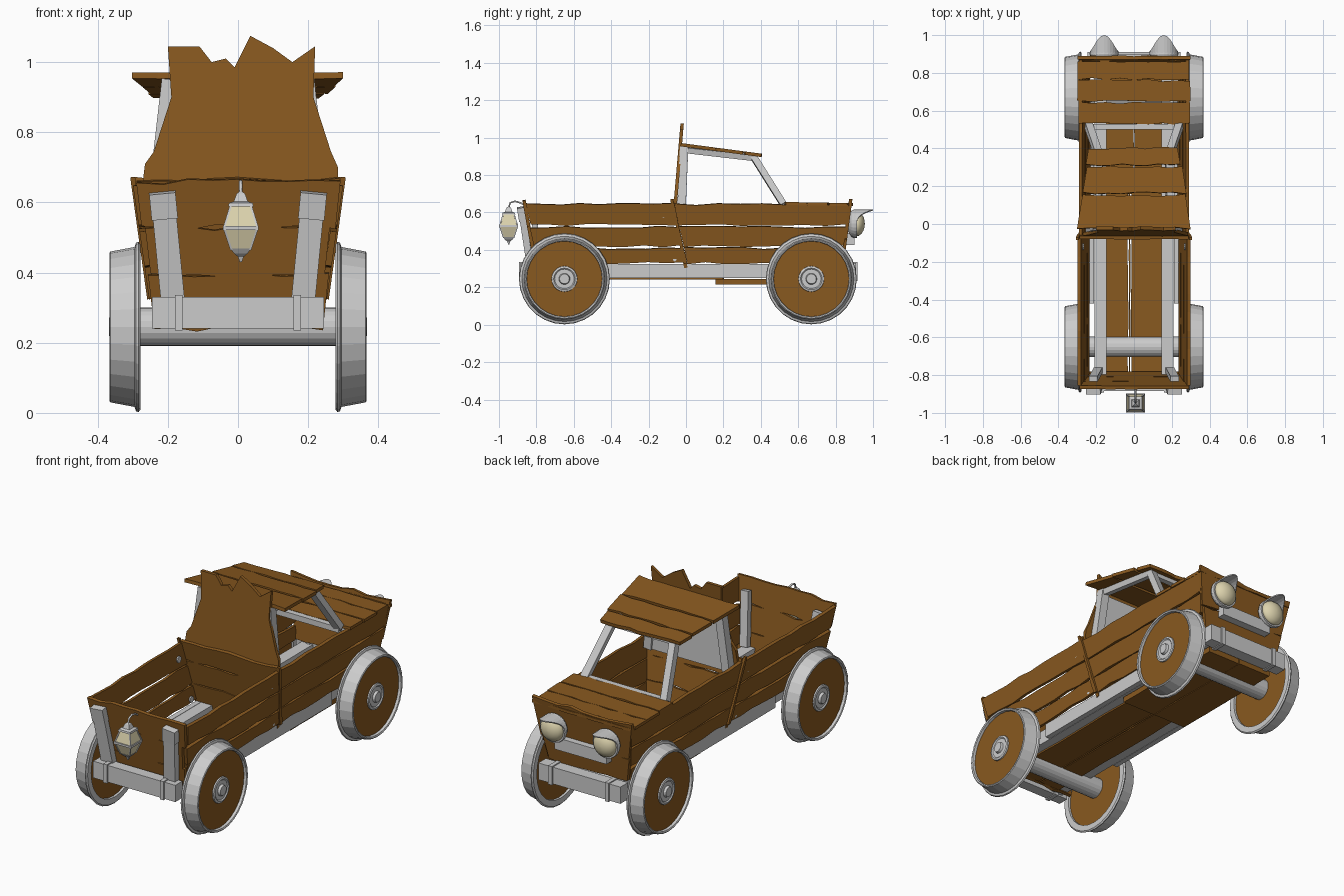
import bpy, bmesh, math, random
from mathutils import Vector as V

if "Cube" in bpy.data.objects:
    bpy.data.objects.remove(bpy.data.objects["Cube"])

random.seed(4)


def colour(name, rgb):
    m = bpy.data.materials.new(name)
    m.diffuse_color = (*rgb, 1)
    m.use_nodes = True
    m.node_tree.nodes["Principled BSDF"].inputs["Base Color"].default_value = m.diffuse_color
    return m


WOOD = colour("wood", (0.25, 0.1, 0.014))
GLASS = colour("glass", (0.72, 0.65, 0.42))


def finish(name, bm, mat=None, mirror=False, smooth=False):
    bmesh.ops.recalc_face_normals(bm, faces=bm.faces[:])
    me = bpy.data.meshes.new(name)
    bm.to_mesh(me)
    bm.free()
    ob = bpy.data.objects.new(name, me)
    bpy.context.collection.objects.link(ob)
    if mat:
        me.materials.append(mat)
    if mirror:
        ob.modifiers.new("mirror", 'MIRROR')
    if smooth:
        for p in me.polygons:
            p.use_smooth = True
    return ob


def plank(name, a0, a1, b0, b1, t=.018, j=.006, n=8, mirror=False):
    """Ragged board between edge a0-a1 and edge b0-b1."""
    a0, a1, b0, b1 = map(V, (a0, a1, b0, b1))
    along, up = (a1 - a0).normalized(), (b0 - a0).normalized()
    off = along.cross(up).normalized() * t / 2
    bm = bmesh.new()
    rows = []
    for i in range(n + 1):
        f = i / n
        end = along * random.uniform(-1, 1) * j if i in (0, n) else V()
        a = a0.lerp(a1, f) + up * random.uniform(-j, j) + end
        b = b0.lerp(b1, f) + up * random.uniform(-j, j) + end
        rows.append([bm.verts.new(p) for p in (a - off, b - off, b + off, a + off)])
    for r, s in zip(rows, rows[1:]):
        for k in range(4):
            bm.faces.new((r[k], r[(k + 1) % 4], s[(k + 1) % 4], s[k]))
    bm.faces.new(rows[0])
    bm.faces.new(rows[-1])
    return finish(name, bm, WOOD, mirror)


def panel(name, a0, a1, b0, b1, cuts, gap=.012, **kw):
    """Row of boards splitting the quad at the given fractions."""
    a0, a1, b0, b1 = map(V, (a0, a1, b0, b1))
    g = gap / 2 / (b0 - a0).length
    for i, (lo, hi) in enumerate(zip(cuts, cuts[1:])):
        lo, hi = lo + g * (lo > 0), hi - g * (hi < 1)
        plank(f"{name}_{i + 1}", a0.lerp(b0, lo), a1.lerp(b1, lo), a0.lerp(b0, hi), a1.lerp(b1, hi), **kw)


def box(name, lo, hi, mat=None, mirror=False):
    bm = bmesh.new()
    bmesh.ops.create_cube(bm, size=1)
    for v in bm.verts:
        v.co = V([(l + h) / 2 + c * (h - l) for l, h, c in zip(lo, hi, v.co)])
    return finish(name, bm, mat, mirror)


def beam(name, p, q, w, d, mirror=True):
    """Square bar from p to q, w wide and d deep."""
    p, q = V(p), V(q)
    z = (q - p).normalized()
    x = V((0, 1, 0)).cross(z).normalized()
    y = z.cross(x)
    bm = bmesh.new()
    bmesh.ops.create_cube(bm, size=1)
    for v in bm.verts:
        c = v.co.copy()
        v.co = p + (q - p) * (c.z + .5) + x * c.x * w + y * c.y * d
    return finish(name, bm, None, mirror)


def lathe(name, prof, axis, loc, n=28, mat=None, loop=False, mirror=False, smooth=False, turn=0):
    """Spin (axial, radius) points about a world axis through loc."""
    k = 'XYZ'.index(axis)
    bm = bmesh.new()
    rings = []
    for h, r in prof:
        ring = []
        for i in range(n):
            an = turn + math.tau * i / n
            c = V(loc)
            c[k] += h
            c[(k + 1) % 3] += r * math.cos(an)
            c[(k + 2) % 3] += r * math.sin(an)
            ring.append(bm.verts.new(c))
        rings.append(ring)
    pairs = list(zip(rings, rings[1:])) + ([(rings[-1], rings[0])] if loop else [])
    for r, s in pairs:
        for i in range(n):
            bm.faces.new((r[i], r[(i + 1) % n], s[(i + 1) % n], s[i]))
    if not loop:
        bm.faces.new(rings[0])
        bm.faces.new(rings[-1])
    return finish(name, bm, mat, mirror, smooth)


# Wheels: flanged metal tyre, wooden disc, hub; axles
for tag, y in (("front", -.65), ("rear", .67)):
    c = (0, y, .245)
    lathe(tag + "_tyre", [(.278, .205), (.278, .236), (.284, .243), (.291, .24), (.295, .228), (.364, .215),
                          (.367, .21), (.364, .203), (.34, .2)], 'X', c, 28, loop=True, mirror=True)
    lathe(tag + "_wheel_disc", [(.29, .206), (.35, .206)], 'X', c, 28, WOOD, mirror=True)
    lathe(tag + "_hub", [(.345, .07), (.357, .068), (.36, .058), (.355, .052), (.355, .03), (.368, .026)],
          'X', c, 20, mirror=True)
    lathe(tag + "_axle", [(-.3, .055), (.3, .055)], 'X', c, 20)

# Chassis rails and bumpers with straps
box("chassis_rail", (.145, -.84, .25), (.21, .86, .325), mirror=True)
for tag, y0, y1 in (("front", -.885, -.825), ("rear", .845, .91)):
    box(tag + "_bumper", (-.245, y0, .24), (.245, y1, .33))
    box(tag + "_bumper_strap", (.158, y0 - .008, .235), (.18, y1 + .008, .336), mirror=True)
box("sill_rail", (.212, -.42, .25), (.24, .46, .325), mirror=True)

# Floors
panel("bed_floor", (-.15, -.78, .25), (-.15, .2, .25), (.16, -.78, .25), (.16, .2, .25), (0, .4, .42, 1), j=.003)
panel("cab_floor", (-.2, .16, .23), (-.2, .84, .23), (.2, .16, .23), (.2, .84, .23), (0, .5, 1),
      gap=.004, j=.002, t=.03)

# Side boards, bed and cab sections
SIDE = (0, .27, .63, 1)
panel("bed_side", (.245, -.79, .33), (.245, -.005, .33), (.29, -.86, .645), (.29, -.075, .645), SIDE, mirror=True)
panel("cab_side", (.24, .002, .33), (.24, .83, .33), (.283, -.065, .645), (.283, .88, .645), SIDE, mirror=True)
plank("side_joint_strip", (.252, -.012, .325), (.3, -.085, .67), (.252, .006, .325), (.3, -.067, .67),
      j=.003, t=.014, mirror=True)
for i, (x, y, z) in enumerate(((.28, -.12, .58), (.248, -.06, .35))):
    lathe(f"bolt_{i + 1}", [(-.015, .017), (.004, .017), (.009, .009)], 'X', (x, y, z), 10, mirror=True)

# Gate, bulkhead and rear wall
panel("front_gate", (-.235, -.79, .24), (.235, -.79, .24), (-.285, -.865, .66), (.285, -.865, .66),
      (0, .37, .69, 1), gap=.004, j=.008)
panel("bulkhead", (-.245, 0, .3), (.245, 0, .3), (-.295, -.072, .665), (.295, -.072, .665),
      (0, .35, .7, 1), gap=.004)
panel("rear_wall", (-.235, .835, .33), (.235, .835, .33), (-.295, .88, .665), (.295, .88, .665),
      (0, .4, 1), gap=.005, j=.01)

# Gate stakes with caps
beam("gate_stake", (.18, -.825, .26), (.215, -.88, .62), .068, .035)
beam("stake_cap", (.209, -.87, .555), (.216, -.882, .628), .075, .044)
beam("inner_stake", (.19, -.775, .33), (.215, -.82, .61), .045, .03)

# Hood
panel("hood", (-.3, .53, .648), (.3, .53, .648), (-.295, .89, .642), (.295, .89, .642),
      (0, .32, .65, .92, 1), gap=.008, t=.016)

# Cab frame and windscreen pillars
beam("cab_post", (.235, -.025, .6), (.195, -.01, .95), .045, .045)
beam("roof_rail", (.195, -.02, .938), (.185, .37, .893), .04, .03)
beam("windscreen_pillar", (.185, .36, .9), (.24, .52, .645), .04, .035)
beam("roof_crossbar", (-.19, .36, .893), (.19, .36, .893), .03, .03, False)
beam("windscreen_base", (-.25, .515, .64), (.25, .515, .64), .03, .03, False)
box("cab_back_panel", (-.21, -.025, .6), (.21, -.012, .93))

# Roof
panel("roof", (-.305, -.025, .962), (.305, -.025, .962), (-.235, .4, .906), (.235, .4, .906),
      (0, .43, .78, 1), gap=.01)

# Broken cab back wall
outline = [(-.275, .63), (-.265, .71), (-.24, .745), (-.19, .9), (-.2, 1.045), (-.11, 1.045), (-.075, 1.0),
           (-.035, 1.01), (-.01, .985), (.035, 1.075), (.1, 1.04), (.155, 1.0), (.22, 1.045), (.215, .9),
           (.265, .745), (.285, .7), (.285, .63)]
bm = bmesh.new()
face = bm.faces.new([bm.verts.new((x, -.065 + (z - .66) * .085, z)) for x, z in outline])
ext = bmesh.ops.extrude_face_region(bm, geom=[face])
bmesh.ops.translate(bm, vec=(0, .018, 0), verts=[e for e in ext['geom'] if isinstance(e, bmesh.types.BMVert)])
finish("cab_back_wall", bm, WOOD)

# Headlights with visors and mount
box("headlight_mount", (-.155, .84, .425), (.155, .9, .49))
LAMP = (.158, 0, .54)
lamps = []
for s in (1, -1):
    c = (s * LAMP[0], 0, LAMP[2])
    lathe("headlight_rim", [(.865, .04), (.885, .07), (.9, .077), (.915, .075), (.915, .06)], 'Y', c, 24)
    dome = [(.91 + .046 * math.sin(a), .068 * math.cos(a)) for a in [math.radians(d) for d in (0, 20, 40, 60, 75, 88)]]
    lathe("headlight_lens", dome, 'Y', c, 24, GLASS, smooth=True)
    bm = bmesh.new()
    prev = None
    for i in range(13):
        a = math.radians(15 + 150 * i / 12)
        pts = [(c[0] + .076 * math.cos(a), y, c[2] + .076 * math.sin(a))
               for y in (.895, .915 + .085 * math.sin(a) ** 3)]
        row = [bm.verts.new(p) for p in pts]
        if prev:
            bm.faces.new((prev[0], prev[1], row[1], row[0]))
        prev = row
    finish("headlight_visor", bm).modifiers.new("thickness", 'SOLIDIFY').thickness = .006

# Hanging lantern: glass body, metal bands, corner bars and hook
L = (.008, -.948, 0)
Q = math.pi / 4
R2 = math.sqrt(2)
lathe("lantern_glass", [(.465, .026 * R2), (.528, .047 * R2), (.59, .028 * R2)], 'Z', L, 4, GLASS, turn=Q)
for nm, prof in (("cap", [(.588, .036), (.598, .034), (.603, .02), (.625, .012), (.632, .003)]),
                 ("band", [(.522, .051), (.533, .051)]),
                 ("base", [(.43, .003), (.445, .008), (.455, .02), (.468, .029)])):
    lathe("lantern_" + nm, [(h, r * R2) for h, r in prof], 'Z', L, 4, turn=Q)
for sx in (-1, 1):
    for sy in (-1, 1):
        for z0, r0 in ((.465, .027), (.59, .029)):
            beam("lantern_bar", (L[0] + sx * r0, L[1] + sy * r0, z0),
                 (L[0] + sx * .048, L[1] + sy * .048, .528), .006, .006, False)
cu = bpy.data.curves.new("lantern_hook", 'CURVE')
cu.dimensions = '3D'
cu.bevel_depth = .005
cu.bevel_resolution = 1
sp = cu.splines.new('POLY')
path = [(-.855, .635), (-.885, .652), (-.915, .66), (-.94, .652), (-.948, .625)]
sp.points.add(len(path) - 1)
for p, (y, z) in zip(sp.points, path):
    p.co = (L[0], y, z, 1)
bpy.context.collection.objects.link(bpy.data.objects.new("lantern_hook", cu))
